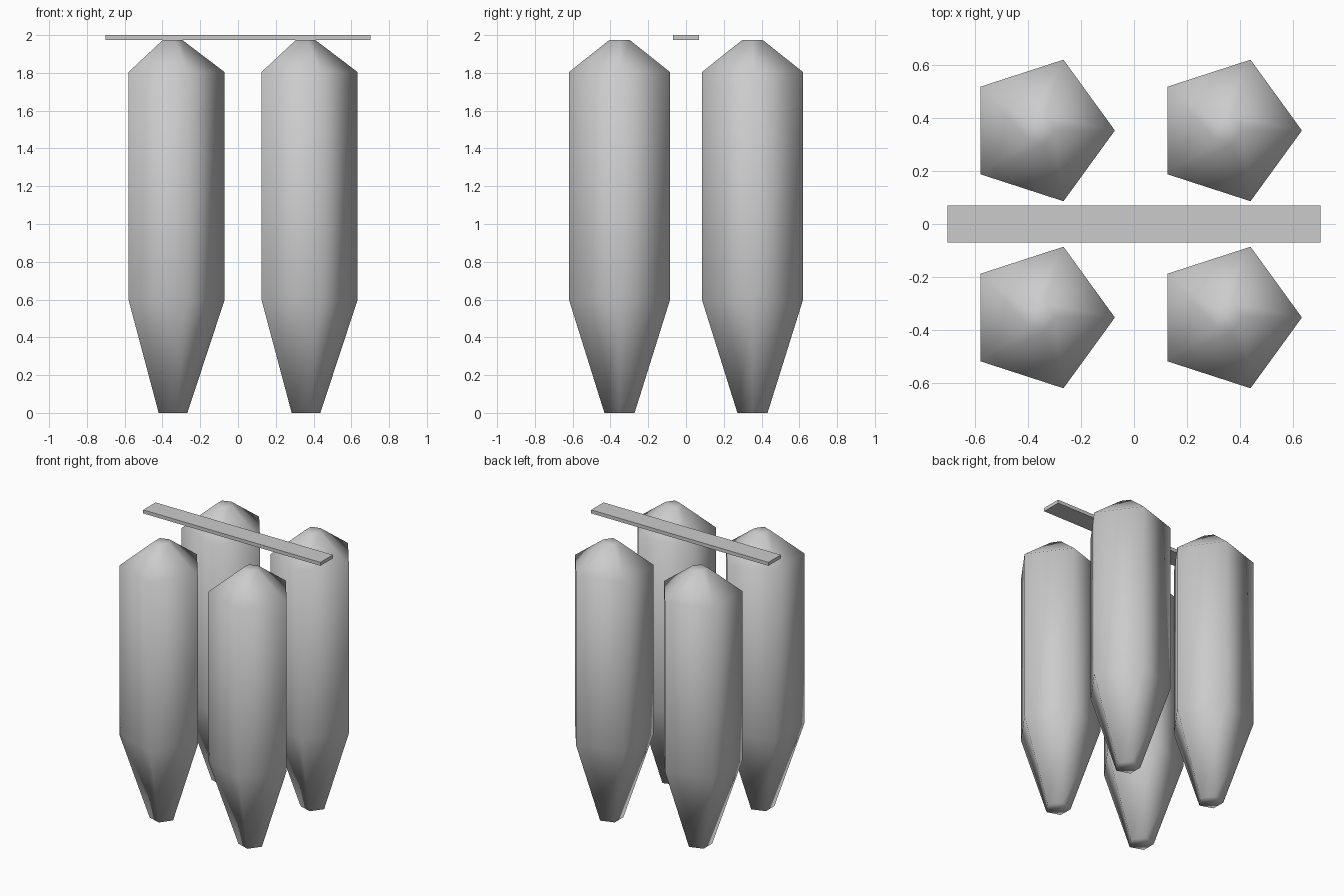
import bpy
from math import cos, sin, tau

if "Cube" in bpy.data.objects:
    bpy.data.objects.remove(bpy.data.objects["Cube"])

SIDES = 5
SPACING = 0.352
# (radius, height) from hopper outlet up to the roof cap
PROFILE = [(0.084, 0.0), (0.28, 0.595), (0.28, 1.805), (0.056, 1.975)]


def silo_mesh():
    verts = [(r * cos(tau * i / SIDES), r * sin(tau * i / SIDES), z)
             for r, z in PROFILE for i in range(SIDES)]
    faces = []
    for ring in range(len(PROFILE) - 1):
        a = ring * SIDES
        for i in range(SIDES):
            j = (i + 1) % SIDES
            faces.append((a + i, a + j, a + SIDES + j, a + SIDES + i))
    # closed outlet and roof cap
    faces.append(tuple(reversed(range(SIDES))))
    faces.append(tuple(range(len(verts) - SIDES, len(verts))))
    mesh = bpy.data.meshes.new("silo")
    mesh.from_pydata(verts, [], faces)
    mesh.shade_smooth()
    return mesh


# Four identical silos with hopper bottoms
mesh = silo_mesh()
for row, sy in (("front", -1), ("back", 1)):
    for side, sx in (("left", -1), ("right", 1)):
        silo = bpy.data.objects.new(f"silo_{row}_{side}", mesh)
        silo.location = (sx * SPACING, sy * SPACING, 0)
        bpy.context.collection.objects.link(silo)

# Catwalk plank between the two rows
bpy.ops.mesh.primitive_cube_add(size=1, location=(0, 0, 1.9875))
catwalk = bpy.context.object
catwalk.name = "catwalk"
catwalk.scale = (1.404, 0.14, 0.025)
bpy.ops.object.transform_apply(location=False, rotation=False, scale=True)
